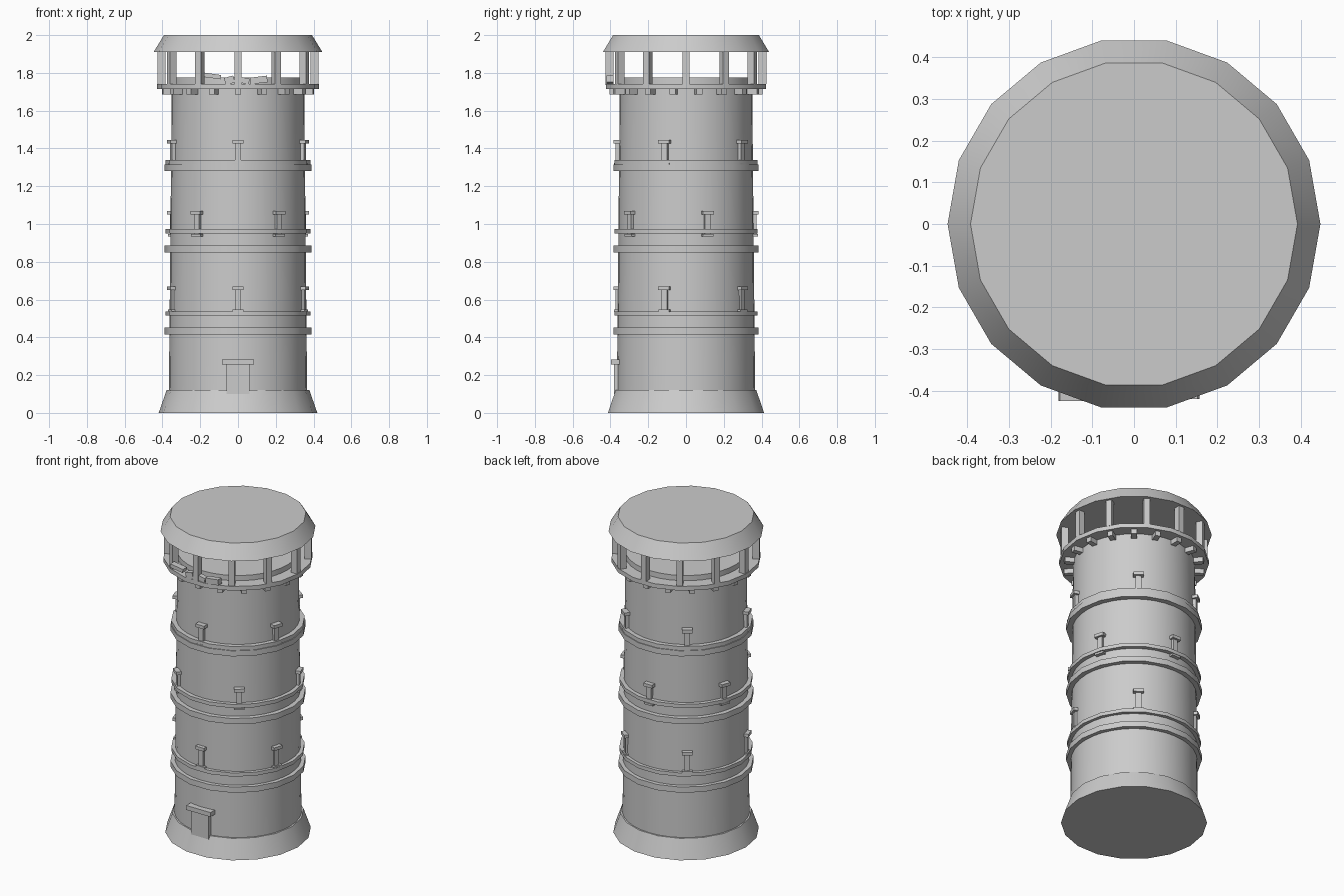
import bpy, math
from math import sin, cos, pi, radians
from mathutils import Matrix

if "Cube" in bpy.data.objects:
    bpy.data.objects.remove(bpy.data.objects["Cube"])

stone = bpy.data.materials.new("grey_stone")
stone.diffuse_color = (0.6, 0.6, 0.6, 1)
stone.use_nodes = True
stone.node_tree.nodes["Principled BSDF"].inputs["Base Color"].default_value = stone.diffuse_color


def finish(name, verts, faces, smooth=None):
    me = bpy.data.meshes.new(name)
    me.from_pydata(verts, [], faces)
    me.materials.append(stone)
    ob = bpy.data.objects.new(name, me)
    bpy.context.collection.objects.link(ob)
    if smooth:
        bpy.ops.object.select_all(action='DESELECT')
        bpy.context.view_layer.objects.active = ob
        ob.select_set(True)
        bpy.ops.object.shade_smooth_by_angle(angle=radians(smooth))
    return ob


def lathe(name, profile, sides=18, smooth=30, closed=False):
    """Spin a (radius, z) profile; cap the ends, or close it into a ring."""
    n = len(profile)
    verts = [(r * cos(2 * pi * i / sides), r * sin(2 * pi * i / sides), z)
             for r, z in profile for i in range(sides)]
    faces = []
    for j in range(n if closed else n - 1):
        a, b = j * sides, (j + 1) % n * sides
        for i in range(sides):
            k = (i + 1) % sides
            faces.append((a + i, a + k, b + k, b + i))
    if not closed:
        faces.append(tuple(reversed(range(sides))))
        faces.append(tuple(range((n - 1) * sides, n * sides)))
    return finish(name, verts, faces, smooth)


def ring(name, r0, r1, z0, z1):
    lathe(name, [(r0, z0), (r1, z0), (r1, z1), (r0, z1)], closed=True)


def blocks(name, angles, parts):
    """Boxes (r0, r1, t0, t1, z0, z1, tilt) set round the tower at each angle."""
    verts, faces = [], []
    for deg in angles:
        turn = Matrix.Rotation(radians(deg), 4, 'Z')
        for r0, r1, t0, t1, z0, z1, tilt in parts:
            mid = Matrix.Translation(((r0 + r1) / 2, (t0 + t1) / 2, (z0 + z1) / 2))
            m = turn @ mid @ Matrix.Rotation(radians(tilt), 4, 'X')
            b = len(verts)
            for sx in (-.5, .5):
                for sy in (-.5, .5):
                    for sz in (-.5, .5):
                        v = m @ Matrix.Translation((sx * (r1 - r0), sy * (t1 - t0), sz * (z1 - z0)))
                        verts.append(tuple(v.translation))
            faces += [tuple(b + i for i in f) for f in
                      ((0, 1, 3, 2), (4, 6, 7, 5), (0, 4, 5, 1), (2, 3, 7, 6), (0, 2, 6, 4), (1, 5, 7, 3))]
    return finish(name, verts, faces)


# Main masses
lathe("base", [(0.42, 0), (0.378, 0.12)])
lathe("tower_wall", [(0.366, 0.115), (0.350, 1.775)], sides=36)
lathe("roof", [(0.447, 1.91), (0.392, 2.0)])

# String courses: paired lower ones and one deep upper one
for i, z in enumerate((0.415, 0.85)):
    ring(f"lower_course_{i}", 0.34, 0.39, z, z + 0.036)
    ring(f"upper_course_{i}", 0.34, 0.385, z + 0.1, z + 0.118 + 0.005)
ring("middle_course_low", 0.34, 0.39, 1.28, 1.315)
ring("middle_course_high", 0.34, 0.385, 1.315, 1.34)

# Gallery: floor, brackets and posts
ring("gallery_floor", 0.33, 0.43, 1.715, 1.742)
blocks("gallery_brackets", [-90 + 20 * i for i in range(18)],
       [(0.33, 0.405, -0.016, 0.016, 1.685, 1.716, 0)])
blocks("gallery_posts", [30 * i for i in range(12)],
       [(0.385, 0.425, -0.018, 0.018, 1.74, 1.912, 0)])

# Broken stones on the front of the gallery
blocks("loose_stones", [-90],
       [(0.385, 0.425, -0.18, -0.09, 1.772, 1.795, -8),
        (0.39, 0.425, -0.07, -0.02, 1.742, 1.78, 15),
        (0.39, 0.42, 0.00, 0.06, 1.745, 1.775, -12),
        (0.385, 0.42, 0.065, 0.155, 1.745, 1.78, 7)])

# Window surrounds: five per storey, staggered
for name, z, start in (("low", 0.535, -90), ("middle", 0.935, -54), ("high", 1.31, -90)):
    blocks(f"{name}_windows", [start + 72 * i for i in range(5)],
           [(0.335, 0.372, -0.016, 0.016, z, z + 0.12, 0),
            (0.335, 0.385, -0.03, 0.03, z + 0.115, z + 0.135, 0),
            (0.335, 0.38, -0.03, 0.03, z, z + 0.012, 0)])

# Door and lintel
blocks("door", [-90], [(0.34, 0.382, -0.062, 0.062, 0.1, 0.256, 0)])
blocks("door_lintel", [-90], [(0.34, 0.398, -0.085, 0.085, 0.255, 0.283, 0)])
